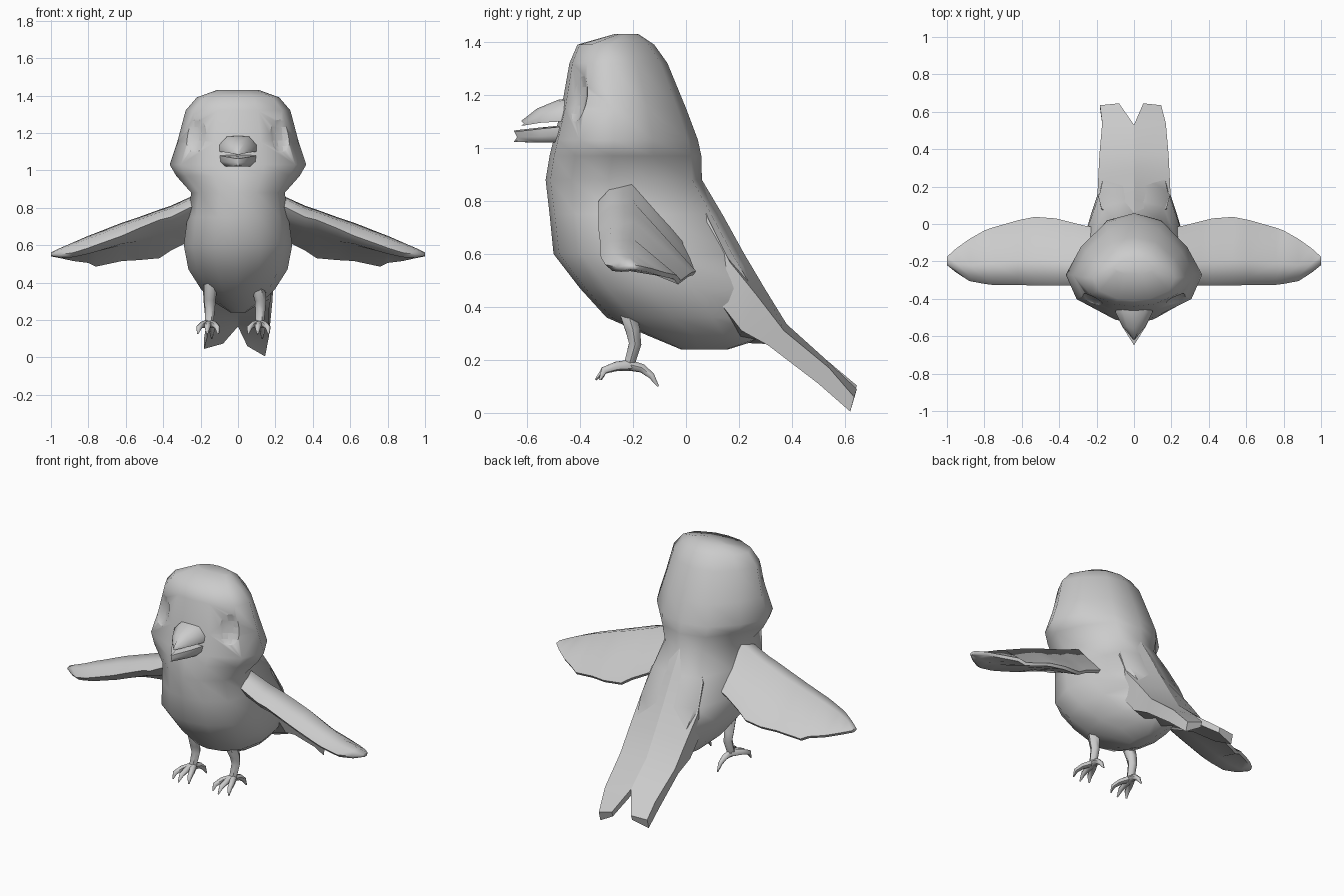
import bpy, bmesh, math
from mathutils import Vector

if "Cube" in bpy.data.objects:
    bpy.data.objects.remove(bpy.data.objects["Cube"])


def loft(name, rings, angle=45):
    """Skin a list of closed rings and cap both ends."""
    bm = bmesh.new()
    vs = [[bm.verts.new(p) for p in r] for r in rings]
    n = len(rings[0])
    for a, b in zip(vs, vs[1:]):
        for i in range(n):
            j = (i + 1) % n
            bm.faces.new((a[i], a[j], b[j], b[i]))
    bm.faces.new(vs[0])
    bm.faces.new(vs[-1])
    bmesh.ops.recalc_face_normals(bm, faces=bm.faces)
    me = bpy.data.meshes.new(name)
    bm.to_mesh(me)
    bm.free()
    ob = bpy.data.objects.new(name, me)
    bpy.context.collection.objects.link(ob)
    smooth(ob, angle)
    return ob


def smooth(ob, angle):
    bpy.ops.object.select_all(action='DESELECT')
    bpy.context.view_layer.objects.active = ob
    ob.select_set(True)
    bpy.ops.object.shade_smooth_by_angle(angle=math.radians(angle))


def tube(name, path, radii, sides=6):
    """Tapered tube along a path that runs forward, back or down."""
    pts = [Vector(p) for p in path]
    rings = []
    for i, p in enumerate(pts):
        d = pts[min(i + 1, len(pts) - 1)] - pts[max(i - 1, 0)]
        q = Vector((0, 0, -1)).rotation_difference(d)
        rings.append([p + q @ Vector((radii[i] * math.cos(2 * math.pi * k / sides),
                                      radii[i] * math.sin(2 * math.pi * k / sides), 0))
                      for k in range(sides)])
    return loft(name, rings, 60)


# Body and head: horizontal sections z, front y, back y, half width, body mix
head_t = [(0, 0), (.38, .03), (.84, .18), (1, .42), (.78, .69), (.42, .93), (0, 1)]
body_t = [(0, 0), (.42, .03), (.83, .15), (1, .38), (.9, .62), (.62, .95), (0, 1)]
sections = [(1.43, -.27, -.18, .11, 0), (1.39, -.41, -.12, .22, 0),
            (1.32, -.44, -.07, .28, 0), (1.15, -.47, 0, .325, 0),
            (1.03, -.50, .045, .365, 0), (.97, -.515, .058, .33, .1),
            (.88, -.53, .06, .25, .4), (.75, -.515, .13, .27, .8),
            (.60, -.50, .21, .29, 1), (.47, -.40, .285, .265, 1),
            (.36, -.30, .345, .195, 1), (.29, -.14, .32, .12, 1),
            (.24, -.02, .16, .04, 1)]
rings = []
for z, yf, yb, w, mix in sections:
    half = [(w * (a[0] * (1 - mix) + b[0] * mix),
             yf + (yb - yf) * (a[1] * (1 - mix) + b[1] * mix))
            for a, b in zip(head_t, body_t)]
    rings.append([(x, y, z) for x, y in half] + [(-x, y, z) for x, y in half[-2:0:-1]])
body = loft('body', rings, 60)

# Shallow eye sockets pressed into the head
for s in (-1, 1):
    bpy.ops.mesh.primitive_uv_sphere_add(segments=16, ring_count=10, radius=1,
                                         location=(s * .23, -.43, 1.2))
    cutter = bpy.context.object
    cutter.scale = (.085, .045, .115)
    cutter.rotation_euler = (-.12, 0, s * .55)
    cutter.hide_render = True
    mod = body.modifiers.new('socket', 'BOOLEAN')
    mod.operation = 'DIFFERENCE'
    mod.solver = 'EXACT'
    mod.object = cutter
    bpy.context.view_layer.objects.active = body
    bpy.ops.object.modifier_move_to_index(modifier=mod.name, index=0)
    bpy.ops.object.modifier_apply(modifier=mod.name)
    bpy.data.objects.remove(cutter)
smooth(body, 60)

# Wings: x, leading y/z, trailing y/z, crest z, thickness
wing = [(.16, -.30, .83, -.02, .66, .88, .15),
        (.26, -.33, .80, -.01, .62, .855, .15),
        (.36, -.33, .75, .015, .57, .81, .14),
        (.42, -.33, .735, .03, .53, .79, .135),
        (.53, -.33, .69, .038, .52, .75, .13),
        (.62, -.325, .65, .02, .515, .72, .12),
        (.76, -.325, .60, -.02, .485, .665, .10),
        (.80, -.32, .585, -.035, .505, .65, .09),
        (.88, -.305, .56, -.08, .515, .615, .07),
        (.95, -.26, .55, -.13, .53, .585, .05),
        (1.0, -.22, .55, -.175, .54, .56, .02)]
for s, side in ((-1, 'left'), (1, 'right')):
    rings = []
    for x, yl, zl, yt, zt, zc, th in wing:
        ym = yl + (yt - yl) * .38
        y1 = yl + (yt - yl) * .12
        prof = [(yl, zl), (y1, zl + (zc - zl) * .75), (ym, zc), (yt, zt + .015),
                (yt - .01, zt), (ym, zc - th), (y1, zl - th * .35)]
        rings.append([(s * x, y, z) for y, z in prof])
    loft(side + '_wing', rings, 70)

# Back slab running into the forked tail: two slightly different halves
for s, side, x0, x1, dz in ((1, 'right', .05, .145, 0), (-1, 'left', .08, .182, .04)):
    rings = [[(0, .06, .88), (.10, .03, .88), (.10, -.05, .80), (0, -.05, .80)],
             [(0, .14, .745), (.175, .085, .73), (.17, .02, .62), (0, .02, .62)],
             [(0, .22, .6), (.195, .165, .57), (.185, .11, .44), (0, .1, .42)],
             [(0, .30, .465), (.19, .27, .44), (.175, .21, .31), (0, .2, .265)],
             [(0, .38, .335), (.185, .37, .31), (.165, .31, .255), (0, .31, .26)],
             [(0, .53, .2), (.17, .54, .17), (.165, .50, .11), (0, .515, .165)],
             [(x0, .645, .09 + dz / 3), (x1, .635, .06 + dz), (x1, .62, .005 + dz),
              (x0, .635, .06 + dz / 3)]]
    loft(side + '_tail', [[(s * x, y, z) for x, y, z in r] for r in rings], 40)


# Beak, upper and lower halves: y, half width, bottom z, top z
def beak(name, secs, flip):
    rings = []
    for y, w, zb, zt in secs:
        m = zb + (zt - zb) * .45
        lo, hi = (.75, 1) if flip else (1, .6)
        rings.append([(-w * lo, y, zb), (0, y - .012, zb), (w * lo, y, zb), (w, y, m),
                      (w * hi, y, zt), (0, y - .012, zt + .004), (-w * hi, y, zt), (-w, y, m)])
    loft(name, rings, 60)


beak('upper_beak', [(-.42, .1, 1.1, 1.185), (-.47, .1, 1.1, 1.178),
                    (-.55, .06, 1.095, 1.145), (-.61, .01, 1.085, 1.098)], False)
beak('lower_beak', [(-.42, .1, 1.02, 1.085), (-.47, .1, 1.02, 1.08),
                    (-.55, .062, 1.02, 1.072), (-.638, .006, 1.023, 1.062)], True)

# Legs and toes
for side, cx, s in (('left', -.155, -1), ('right', .115, 1)):
    k = cx + s * -.01
    tube(side + '_leg', [(k, -.225, .46), (k, -.22, .38), (cx + .005, -.2, .31),
                         (cx + .005, -.192, .26), (cx, -.215, .18)],
         [.036, .036, .031, .027, .023])
    for i, dx in enumerate((-.06, -.01, .05)):
        tube(f'{side}_front_toe_{i + 1}',
             [(cx, -.205, .18), (cx + dx * .6, -.265, .175),
              (cx + dx * .9, -.31, .16), (cx + dx, -.345 + abs(dx) * .4, .125)],
             [.022, .018, .015, .004])
    tube(side + '_back_toe', [(cx, -.215, .18), (cx + .01, -.165, .168),
                              (cx + .015, -.13, .14), (cx + .015, -.105, .1)],
         [.022, .018, .014, .004])
